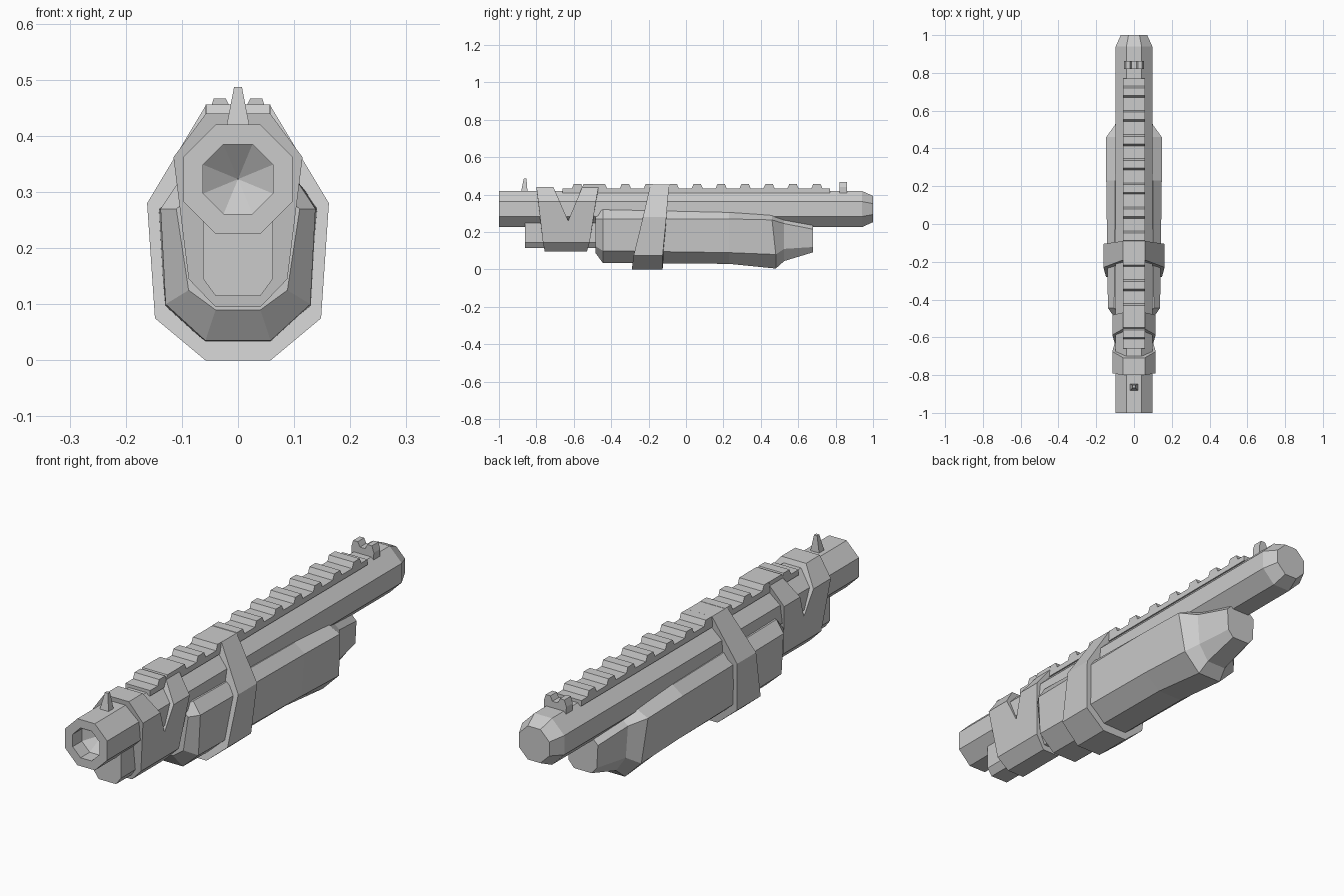
import bpy, bmesh, math

if "Cube" in bpy.data.objects:
    bpy.data.objects.remove(bpy.data.objects["Cube"])


def loft(name, rings):
    """Skin a list of equal-length point rings and cap both ends."""
    bm = bmesh.new()
    vs = [[bm.verts.new(p) for p in r] for r in rings]
    n = len(vs[0])
    for a, b in zip(vs, vs[1:]):
        for i in range(n):
            bm.faces.new((a[i], a[(i + 1) % n], b[(i + 1) % n], b[i]))
    bm.faces.new(vs[0])
    bm.faces.new(vs[-1])
    bmesh.ops.recalc_face_normals(bm, faces=bm.faces)
    me = bpy.data.meshes.new(name)
    bm.to_mesh(me)
    bm.free()
    ob = bpy.data.objects.new(name, me)
    bpy.context.collection.objects.link(ob)
    return ob


def octagon(y, apothem, zc=0.323):
    r = apothem / math.cos(math.pi / 8)
    return [(r * math.cos(a), y, zc + r * math.sin(a))
            for a in (math.pi / 8 + i * math.pi / 4 for i in range(8))]


def mirror_ring(half):
    """Half outline (x, y, z), top to bottom, closed by its x mirror."""
    return half + [(-x, y, z) for x, y, z in reversed(half)]


def strap(name, pts):
    """Slanted band: points are (half width, z, front y, back y)."""
    return loft(name, [mirror_ring([(p[0], p[k], p[1]) for p in pts]) for k in (2, 3)])


def side_prism(name, profile, w):
    """Extrude a (y, z) side profile across x."""
    return loft(name, [[(x, y, z) for y, z in profile] for x in (-w, w)])


# Barrel with hollow muzzle and tapered breech
loft("barrel", [octagon(y, a) for y, a in
     ((-0.89, 0.001), (-0.94, 0.062), (-1, 0.062), (-1, 0.097), (0.94, 0.097), (1, 0.07))])

# Magazine tube under the barrel
mag = [(0.062, 0.26), (0.062, 0.145), (0.04, 0.115)]
loft("magazine_tube", [mirror_ring([(x, y, z) for x, z in mag]) for y in (-0.86, -0.42)])

# Toothed top rail as one stepped side profile
rail = [(-0.66, 0.41), (-0.66, 0.433)]
for k in range(11):
    c = -0.58 + 0.128 * k
    rail += [(c - 0.03, 0.433), (c - 0.02, 0.456), (c + 0.02, 0.456), (c + 0.03, 0.433)]
rail += [(0.77, 0.433), (0.77, 0.41)]
side_prism("top_rail", rail, 0.057)

# Fore grip: half width top / mid / low / bottom with matching heights
grip = []
for y, w, z in (
        (-0.485, (0.07, 0.11, 0.088, 0.04), (0.30, 0.27, 0.125, 0.09)),
        (-0.445, (0.105, 0.138, 0.129, 0.058), (0.32, 0.27, 0.10, 0.035)),
        (0.23, (0.10, 0.147, 0.132, 0.058), (0.305, 0.27, 0.09, 0.03)),
        (0.46, (0.095, 0.147, 0.13, 0.055), (0.29, 0.265, 0.08, 0.005)),
        (0.525, (0.07, 0.10, 0.09, 0.045), (0.27, 0.245, 0.11, 0.045)),
        (0.68, (0.05, 0.07, 0.065, 0.04), (0.235, 0.215, 0.12, 0.092))):
    grip.append(mirror_ring([(a, y, b) for a, b in zip(w, z)]))
# Slant the lower rear lip backwards
grip[3] = [(x, y + (0.02 if z < 0.1 else 0), z) for x, y, z in grip[3]]
loft("fore_grip", grip)

# Wide strap round the barrel and grip
strap("grip_strap", [(0.057, 0.455, -0.19, -0.09), (0.162, 0.28, -0.23, -0.105),
                     (0.148, 0.075, -0.28, -0.125), (0.058, 0.0, -0.29, -0.125)])

# V-shaped clamp: full band with a wedge cut out of the top
clamp = strap("v_clamp", [(0.057, 0.44, -0.80, -0.468), (0.115, 0.362, -0.79, -0.482),
                          (0.088, 0.145, -0.765, -0.515), (0.04, 0.095, -0.755, -0.53)])
wedge = side_prism("wedge_cutter", [(-0.735, 0.50), (-0.63, 0.26), (-0.53, 0.50)], 0.3)
wedge.hide_render = True
wedge.hide_viewport = True
cut = clamp.modifiers.new("notch", "BOOLEAN")
cut.operation = "DIFFERENCE"
cut.solver = "EXACT"
cut.object = wedge
# Raised bridge of the clamp's rear arm over the rail
side_prism("clamp_bridge", [(-0.56, 0.43), (-0.548, 0.456), (-0.465, 0.456), (-0.47, 0.43)], 0.058)

# Front sight blade
loft("front_sight", [[(-w, c - d, z), (w, c - d, z), (w, c + d, z), (-w, c + d, z)]
                     for w, d, c, z in ((0.022, 0.018, -0.865, 0.41), (0.007, 0.007, -0.86, 0.487))])

# Notched rear sight
notch = [(0.05, 0.40), (0.052, 0.44), (0.043, 0.467), (0.022, 0.467), (0.012, 0.447)]
loft("rear_sight", [[(x, y, z) for x, z in notch] + [(-x, y, z) for x, z in reversed(notch)]
                    for y in (0.82, 0.862)])
